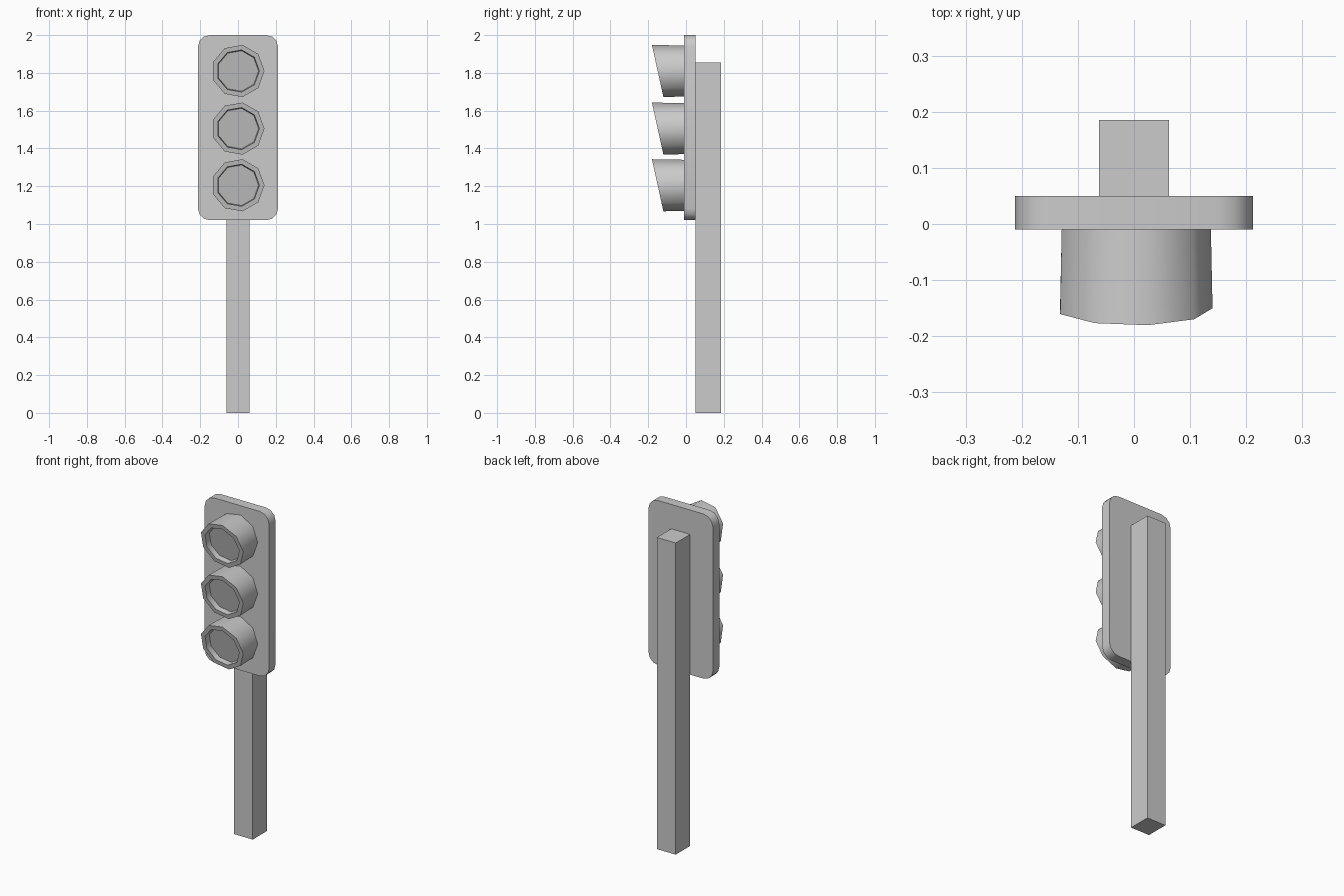
import bpy, bmesh
from math import sin, cos, pi, radians

if "Cube" in bpy.data.objects:
    bpy.data.objects.remove(bpy.data.objects["Cube"])


def finish(name, bm, smooth=True):
    bmesh.ops.recalc_face_normals(bm, faces=bm.faces)
    me = bpy.data.meshes.new(name)
    bm.to_mesh(me)
    bm.free()
    ob = bpy.data.objects.new(name, me)
    bpy.context.collection.objects.link(ob)
    if smooth:
        bpy.ops.object.select_all(action='DESELECT')
        ob.select_set(True)
        bpy.context.view_layer.objects.active = ob
        bpy.ops.object.shade_smooth_by_angle(angle=radians(45))
    return ob


def box(x, y0, y1, z0, z1):
    bm = bmesh.new()
    bmesh.ops.create_cube(bm, size=1)
    for v in bm.verts:
        v.co = (v.co.x * 2 * x,
                (y0 + y1) / 2 + v.co.y * (y1 - y0),
                (z0 + z1) / 2 + v.co.z * (z1 - z0))
    return bm


# Square post
finish("post", box(0.062, 0.05, 0.185, 0, 1.855), smooth=False)

# Backing plate with rounded corners
bm = box(0.212, -0.01, 0.05, 1.02, 2.0)
corners = [e for e in bm.edges
           if abs(e.verts[0].co.y - e.verts[1].co.y) > 0.01]
bmesh.ops.bevel(bm, geom=corners, offset=0.062, segments=3,
                profile=0.5, affect='EDGES')
finish("back_plate", bm)


# Nine-sided lamp hood: slanted front rim with a shallow recessed lens
SIDES = 9
SLANT = 0.22


def lamp(name, z):
    bm = bmesh.new()

    def ring(r, y, slant, dz=0.0):
        pts = [(r * cos(2 * pi * i / SIDES), r * sin(2 * pi * i / SIDES))
               for i in range(SIDES)]
        return [bm.verts.new((px, y - slant * pz, z + pz + dz)) for px, pz in pts]

    rings = [ring(0.137, -0.01, 0),
             ring(0.14, -0.15, SLANT),
             ring(0.113, -0.15, SLANT),
             ring(0.109, -0.115, SLANT)]
    for a, b in zip(rings, rings[1:]):
        for i in range(SIDES):
            j = (i + 1) % SIDES
            bm.faces.new((a[i], a[j], b[j], b[i]))
    bm.faces.new(rings[0])
    bm.faces.new(rings[-1])
    finish(name, bm)


for name, z in (("top_lamp", 1.81), ("middle_lamp", 1.505), ("bottom_lamp", 1.205)):
    lamp(name, z)
